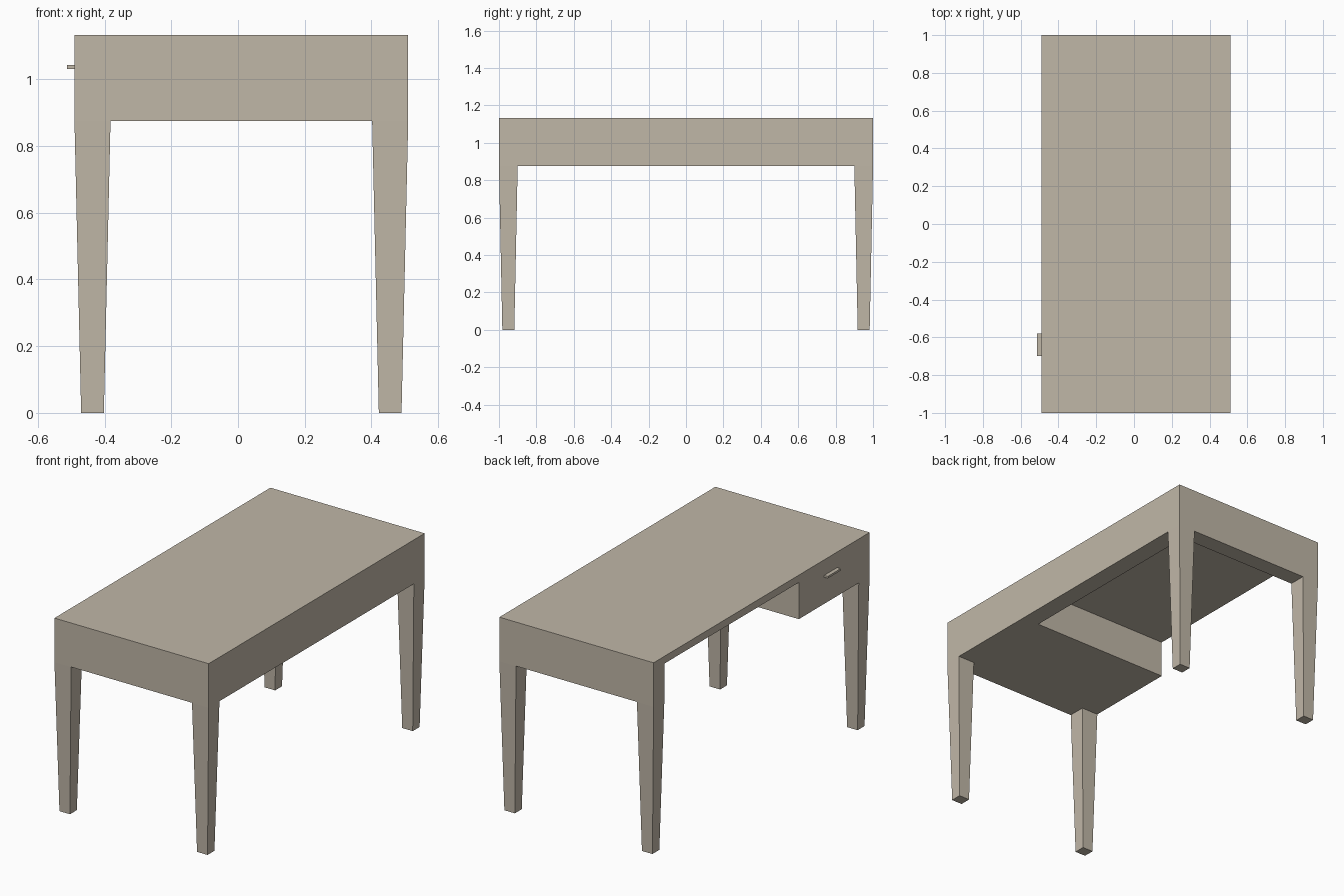
import bpy
import bmesh
from mathutils import Vector

if "Cube" in bpy.data.objects:
    bpy.data.objects.remove(bpy.data.objects["Cube"], do_unlink=True)

# One warm grey-beige finish
COLOUR = (0.53, 0.475, 0.39, 1.0)
finish = bpy.data.materials.new("warm beige")
finish.use_nodes = True
finish.diffuse_color = COLOUR
finish.node_tree.nodes["Principled BSDF"].inputs["Base Color"].default_value = COLOUR

# Main sizes
X0, X1 = -0.49, 0.51
DEPTH = 1.0
UNDER, SLAB, TOP = 0.875, 1.09, 1.133
LEG_X, LEG_Y = 0.108, 0.1


def block(name, low, high, foot=None):
    """Box from low to high; foot = (low xy, high xy) narrows the lower end."""
    low, high = Vector(low), Vector(high)
    bm = bmesh.new()
    bmesh.ops.create_cube(bm, size=1)
    for v in bm.verts:
        a, b = (low, high)
        if foot and v.co.z < 0:
            a, b = (Vector((*p, low.z)) for p in foot)
        v.co = [b[i] if v.co[i] > 0 else a[i] for i in range(3)]
        if v.co.z > low.z and not (foot and v.co.z == low.z):
            v.co.z = high.z
    for v in bm.verts:
        v.co.z = high.z if v.co.z > (low.z + high.z) / 2 else low.z
    mesh = bpy.data.meshes.new(name)
    bm.to_mesh(mesh)
    bm.free()
    mesh.materials.append(finish)
    obj = bpy.data.objects.new(name, mesh)
    bpy.context.collection.objects.link(obj)
    return obj


# Desk body: solid block with the knee space cut away, leaving slab, aprons and drawer box
body = block("desk_body", (X0, -DEPTH, UNDER), (X1, DEPTH, TOP))
knee = block("knee_space_cutter", (X0 - 0.2, -0.345, UNDER - 0.2),
             (X1 - LEG_X, DEPTH - LEG_Y, SLAB))
knee.hide_render = True
cut = body.modifiers.new("knee_space", "BOOLEAN")
cut.operation = "DIFFERENCE"
cut.solver = "EXACT"
cut.object = knee
bpy.context.view_layer.objects.active = body
bpy.ops.object.modifier_apply(modifier=cut.name)
bpy.data.objects.remove(knee, do_unlink=True)

# Four legs tapering evenly to small square feet
for side, x in (("right", X0), ("left", X1 - LEG_X)):
    for end, y in (("front", -DEPTH), ("back", DEPTH - LEG_Y)):
        block(f"{end}_{side}_leg", (x, y, 0), (x + LEG_X, y + LEG_Y, UNDER),
              foot=((x + 0.02, y + 0.018), (x + LEG_X - 0.02, y + LEG_Y - 0.018)))

# Drawer pull
block("drawer_handle", (X0 - 0.023, -0.70, 1.03), (X0, -0.58, 1.042))
